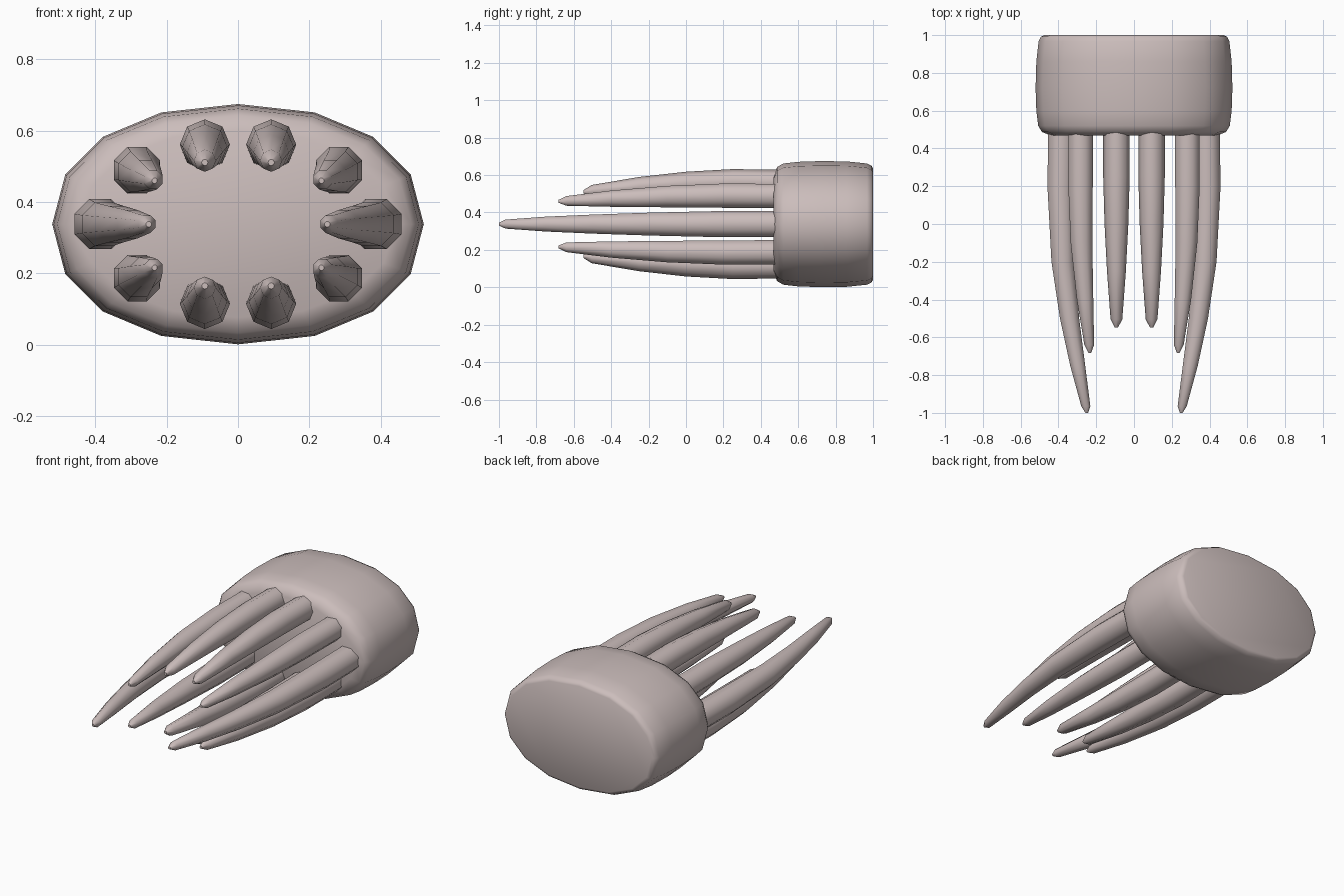
import bpy, bmesh, math
from mathutils import Vector

if "Cube" in bpy.data.objects:
    bpy.data.objects.remove(bpy.data.objects["Cube"])

ZC = 0.338  # height of the central axis

skin = bpy.data.materials.new("pale pinkish grey")
skin.diffuse_color = (0.60, 0.51, 0.50, 1)
skin.use_nodes = True
skin.node_tree.nodes["Principled BSDF"].inputs["Base Color"].default_value = skin.diffuse_color


def loft(name, rings, angle):
    """Skin a list of equal-length vertex rings and cap both ends."""
    bm = bmesh.new()
    vr = [[bm.verts.new(p) for p in r] for r in rings]
    n = len(vr[0])
    for a, b in zip(vr, vr[1:]):
        for i in range(n):
            j = (i + 1) % n
            bm.faces.new((a[i], a[j], b[j], b[i]))
    bm.faces.new(vr[0])
    bm.faces.new(vr[-1])
    bmesh.ops.recalc_face_normals(bm, faces=bm.faces)
    me = bpy.data.meshes.new(name)
    bm.to_mesh(me)
    bm.free()
    ob = bpy.data.objects.new(name, me)
    bpy.context.collection.objects.link(ob)
    me.materials.append(skin)
    bpy.ops.object.select_all(action='DESELECT')
    ob.select_set(True)
    bpy.context.view_layer.objects.active = ob
    bpy.ops.object.shade_smooth_by_angle(angle=math.radians(angle))
    return ob


def power(v, p):
    return math.copysign(abs(v) ** p, v) if abs(v) > 1e-6 else 0.0


def body_ring(y, rx, rz):
    angs = [2 * math.pi * i / 16 for i in range(16)]
    return [Vector((rx * power(math.cos(a), 0.92), y, ZC + rz * power(math.sin(a), 0.92)))
            for a in angs]


# Oval body: y, half width, half height
body_profile = [(1.0, 0.475, 0.298), (0.992, 0.492, 0.312), (0.968, 0.505, 0.324),
                (0.86, 0.517, 0.335), (0.72, 0.521, 0.337), (0.60, 0.517, 0.333),
                (0.52, 0.507, 0.324), (0.487, 0.487, 0.305), (0.468, 0.44, 0.262)]
loft("body", [body_ring(*p) for p in body_profile], 50)


def tentacle(name, path, sx, sz, turn):
    """Tapered eight-sided tentacle; path holds y, x, z offset, radius."""
    rings = []
    for y, x, z, r in path:
        ring = []
        for i in range(8):
            a = 2 * math.pi * i / 8 + turn
            ring.append(Vector((sx * (x + r * math.cos(a)), y, ZC + sz * (z + r * math.sin(a)))))
        rings.append(ring)
    loft(name, rings, 50)


# Paths from the root inside the body to the tip
outer = [(0.55, 0.383, 0, 0.076), (0.20, 0.388, 0, 0.076), (-0.20, 0.376, 0, 0.066),
         (-0.50, 0.341, 0, 0.055), (-0.75, 0.298, 0, 0.043), (-0.965, 0.255, 0, 0.026),
         (-1.0, 0.250, 0, 0.008)]
middle = [(0.55, 0.283, 0.150, 0.070), (0.20, 0.283, 0.152, 0.070), (-0.10, 0.278, 0.147, 0.062),
          (-0.40, 0.259, 0.136, 0.047), (-0.64, 0.237, 0.124, 0.028), (-0.682, 0.234, 0.122, 0.008)]
inner = [(0.55, 0.093, 0.220, 0.070), (0.25, 0.093, 0.224, 0.070), (0.0, 0.093, 0.217, 0.063),
         (-0.25, 0.093, 0.202, 0.050), (-0.505, 0.093, 0.178, 0.031), (-0.547, 0.093, 0.173, 0.009)]

for sx, side in ((-1, "left"), (1, "right")):
    tentacle("outer_tentacle_" + side, outer, sx, 1, math.pi / 8)
    for sz, level in ((1, "upper"), (-1, "lower")):
        tentacle(f"{level}_middle_tentacle_{side}", middle, sx, sz, math.pi / 8)
        tentacle(f"{level}_inner_tentacle_{side}", inner, sx, sz, 0)
